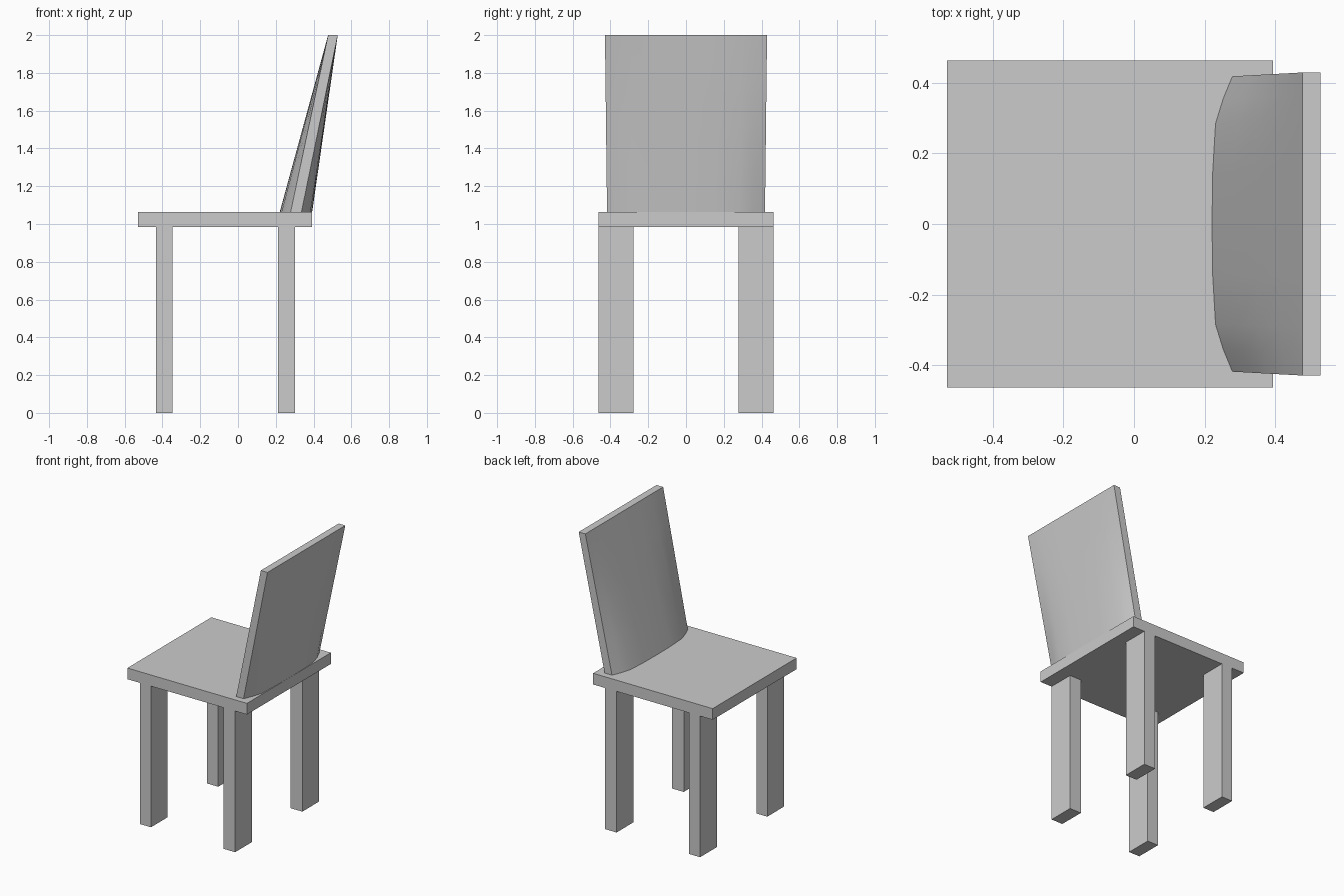
import bpy, bmesh

if "Cube" in bpy.data.objects:
    bpy.data.objects.remove(bpy.data.objects["Cube"])


def box(name, lo, hi):
    size = [b - a for a, b in zip(lo, hi)]
    bm = bmesh.new()
    bmesh.ops.create_cube(bm, size=1)
    for v in bm.verts:
        v.co = [a + (c + 0.5) * s for a, c, s in zip(lo, v.co, size)]
    return finish(name, bm)


def finish(name, bm):
    bmesh.ops.recalc_face_normals(bm, faces=bm.faces)
    mesh = bpy.data.meshes.new(name)
    bm.to_mesh(mesh)
    bm.free()
    ob = bpy.data.objects.new(name, mesh)
    bpy.context.collection.objects.link(ob)
    return ob


# Seat slab
box("seat", (-0.53, -0.463, 0.985), (0.393, 0.463, 1.063))

# Four legs
for end, x0, x1 in (("front", -0.433, -0.348), ("back", 0.212, 0.302)):
    for side, y0, y1 in (("right", -0.463, -0.278), ("left", 0.278, 0.463)):
        box(f"{end}_{side}_leg", (x0, y0, 0), (x1, y1, 0.99))

# Backrest: lens-shaped foot lofted to a thin straight top edge
ys = (-1, -0.85, -0.68, -0.35, 0, 0.35, 0.68, 0.85, 1)
front = (0.278, 0.252, 0.23, 0.222, 0.22, 0.222, 0.23, 0.252, 0.278)
rear = (0.335, 0.362, 0.383, 0.39, 0.392, 0.39, 0.383, 0.362, 0.335)
foot = list(zip(front, ys)) + list(zip(rear, ys))[::-1]
n = len(ys)

bm = bmesh.new()
rings = []
steps = 4
for k in range(steps + 1):
    t = k / steps
    ring = []
    for i, (x, y) in enumerate(foot):
        top_x = 0.477 if i < n else 0.528
        ring.append(bm.verts.new((x + (top_x - x) * t,
                                  y * (0.418 + 0.011 * t),
                                  1.06 + 0.94 * t)))
    rings.append(ring)
for a, b in zip(rings, rings[1:]):
    for i in range(len(foot)):
        j = (i + 1) % len(foot)
        bm.faces.new((a[i], a[j], b[j], b[i]))
bm.faces.new(rings[0])
bm.faces.new(rings[-1])
back = finish("backrest", bm)

bpy.context.view_layer.objects.active = back
back.select_set(True)
bpy.ops.object.shade_smooth_by_angle(angle=0.7)
